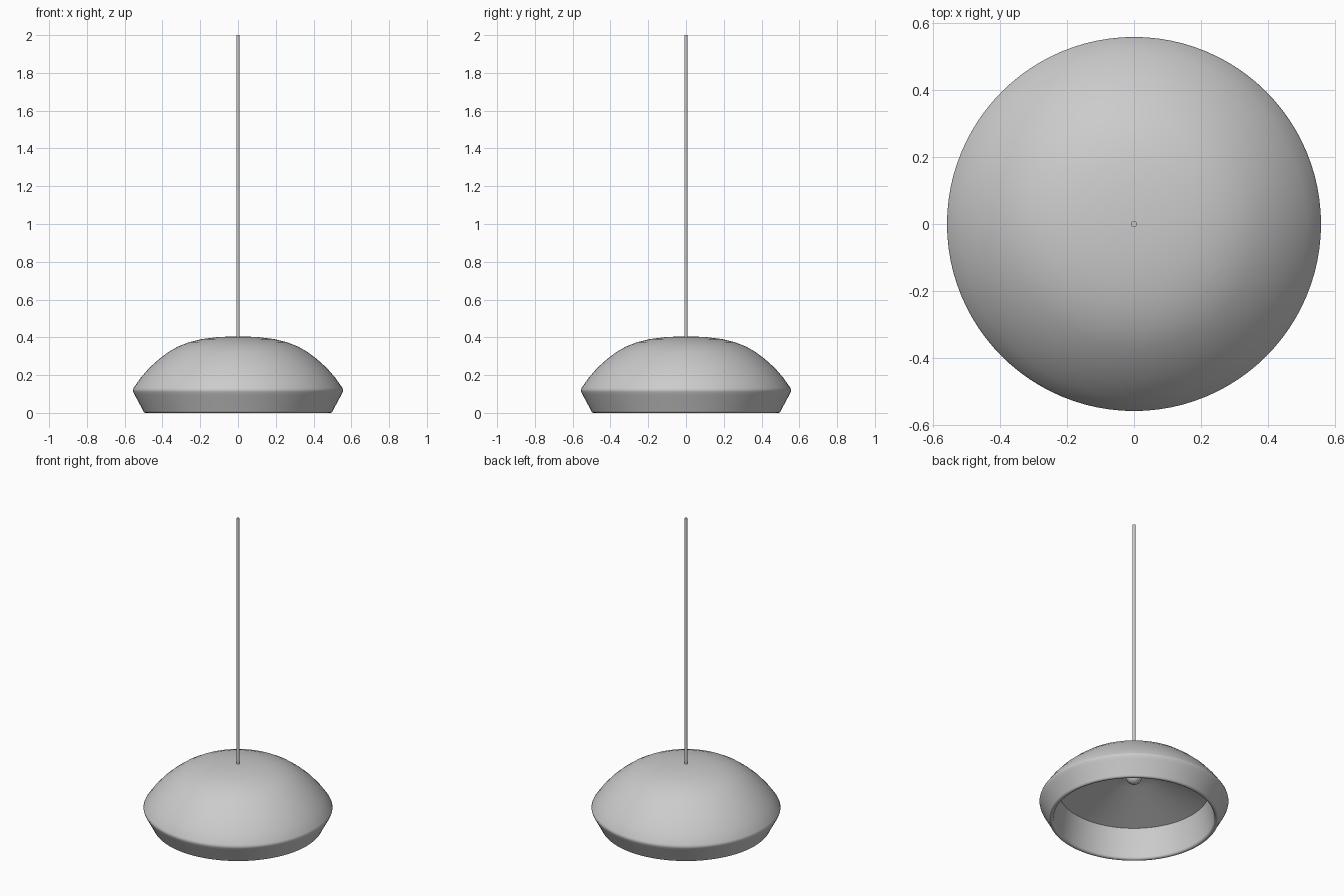
import bpy, math
from math import cos, sin, pi

if "Cube" in bpy.data.objects:
    bpy.data.objects.remove(bpy.data.objects["Cube"])


def lathe(name, profile, segments=96, angle=40):
    """Spin an (r, z) profile about the z axis; r = 0 points become poles."""
    verts, faces, rings = [], [], []
    for r, z in profile:
        n = 1 if r < 1e-6 else segments
        rings.append([len(verts) + i for i in range(n)])
        verts += [(r * cos(2 * pi * i / segments), r * sin(2 * pi * i / segments), z) for i in range(n)]
    for a, b in zip(rings, rings[1:]):
        for i in range(segments):
            j = (i + 1) % segments
            quad = [a[i % len(a)], a[j % len(a)], b[j % len(b)], b[i % len(b)]]
            faces.append(list(dict.fromkeys(quad)))
    mesh = bpy.data.meshes.new(name)
    mesh.from_pydata(verts, [], faces)
    obj = bpy.data.objects.new(name, mesh)
    bpy.context.collection.objects.link(obj)
    bpy.ops.object.select_all(action='DESELECT')
    obj.select_set(True)
    bpy.context.view_layer.objects.active = obj
    bpy.ops.object.shade_smooth_by_angle(angle=math.radians(angle))
    return obj


# Lamp shade: conical ceiling, inner wall, rolled lip, flared skirt, dome
ceiling = [(0, 0.355), (0.15, 0.303), (0.30, 0.249), (0.447, 0.194)]
wall = [(0.455, 0.15), (0.464, 0.09), (0.470, 0.045)]
lip = [(0.488 - 0.015 * cos(t), 0.015 - 0.015 * sin(t)) for t in [pi * i / 10 for i in range(10)]]
dome = [(0.51, 0.027), (0.548, 0.097), (0.555, 0.112), (0.557, 0.121), (0.553, 0.132),
        (0.515, 0.186), (0.47, 0.238), (0.42, 0.283), (0.37, 0.321), (0.32, 0.350),
        (0.26, 0.374), (0.19, 0.391), (0.11, 0.401), (0.05, 0.404), (0, 0.405)]
lathe("lamp_shade", ceiling + wall + lip + dome)

# Hanging cord
lathe("cord", [(0, 0.30), (0.009, 0.30), (0.009, 2.0), (0, 2.0)], 24)

# Light bulb
lathe("bulb", [(0.047 * sin(pi * i / 16), 0.286 - 0.047 * cos(pi * i / 16)) for i in range(17)], 32)
# Bulb socket
lathe("socket", [(0, 0.31), (0.025, 0.31), (0.025, 0.36), (0, 0.36)], 32)
